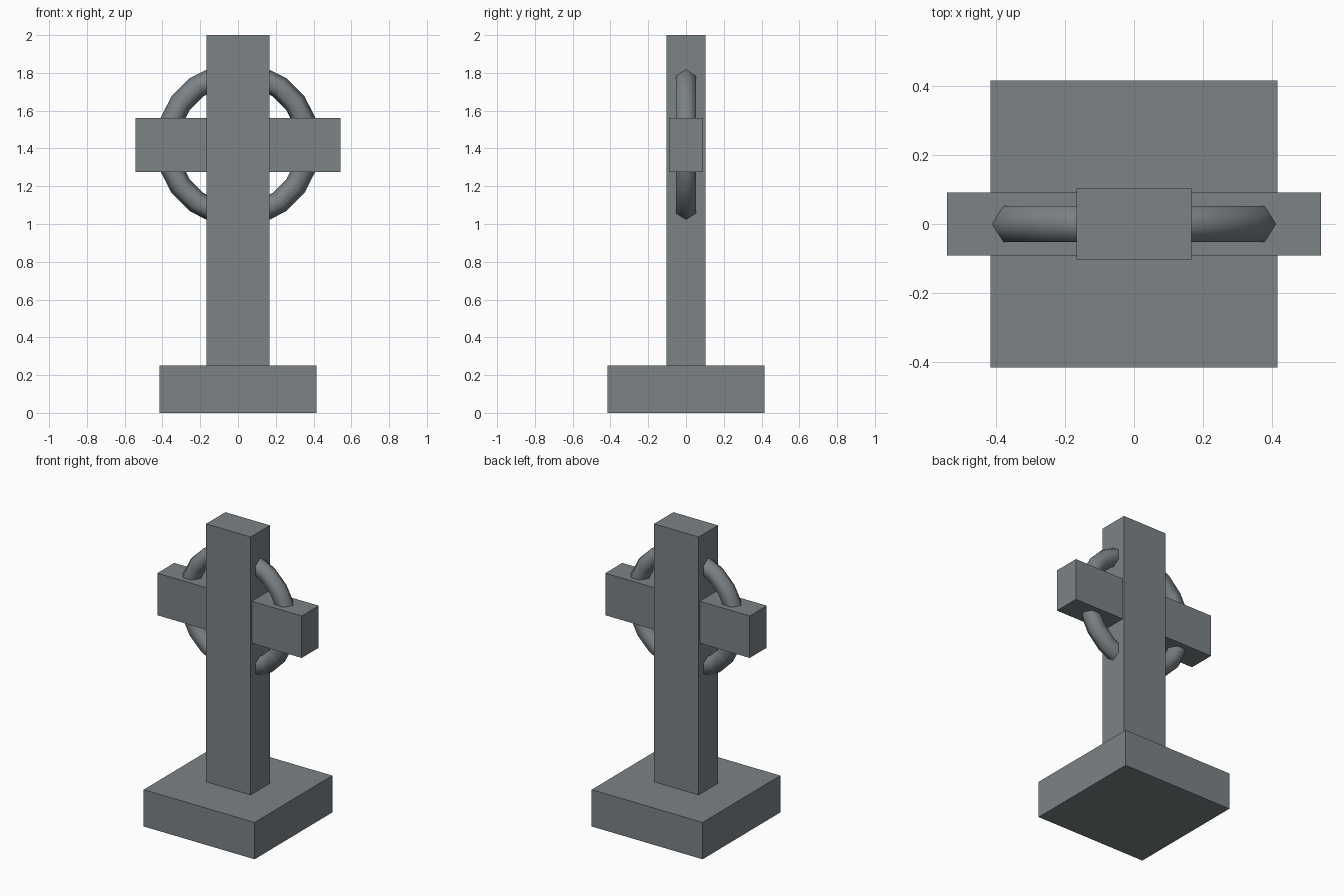
import bpy
import math

if "Cube" in bpy.data.objects:
    bpy.data.objects.remove(bpy.data.objects["Cube"])

stone = bpy.data.materials.new("grey_stone")
stone.diffuse_color = (0.20, 0.225, 0.24, 1.0)
stone.use_nodes = True
stone.node_tree.nodes["Principled BSDF"].inputs["Base Color"].default_value = stone.diffuse_color


def block(name, half_x, half_y, z0, z1):
    """Box centred on x = y = 0 between two heights."""
    bpy.ops.mesh.primitive_cube_add(size=1, location=(0, 0, (z0 + z1) / 2))
    ob = bpy.context.object
    ob.name = name
    ob.scale = (2 * half_x, 2 * half_y, z1 - z0)
    bpy.ops.object.transform_apply(location=False, rotation=False, scale=True)
    ob.data.materials.append(stone)
    return ob


# Square plinth, upright and crossbar
block("base", 0.416, 0.416, 0.0, 0.25)
block("upright_post", 0.167, 0.103, 0.25, 2.0)
block("crossbar", 0.542, 0.091, 1.275, 1.56)

# Ring around the crossing: 20 steps around, hexagonal section
bpy.ops.mesh.primitive_torus_add(
    major_segments=20, minor_segments=6, major_radius=0.375, minor_radius=0.06,
    location=(0, 0, 1.42), rotation=(math.pi / 2, 0, 0))
ring = bpy.context.object
ring.name = "ring"
ring.data.materials.append(stone)
bpy.ops.object.shade_smooth()
